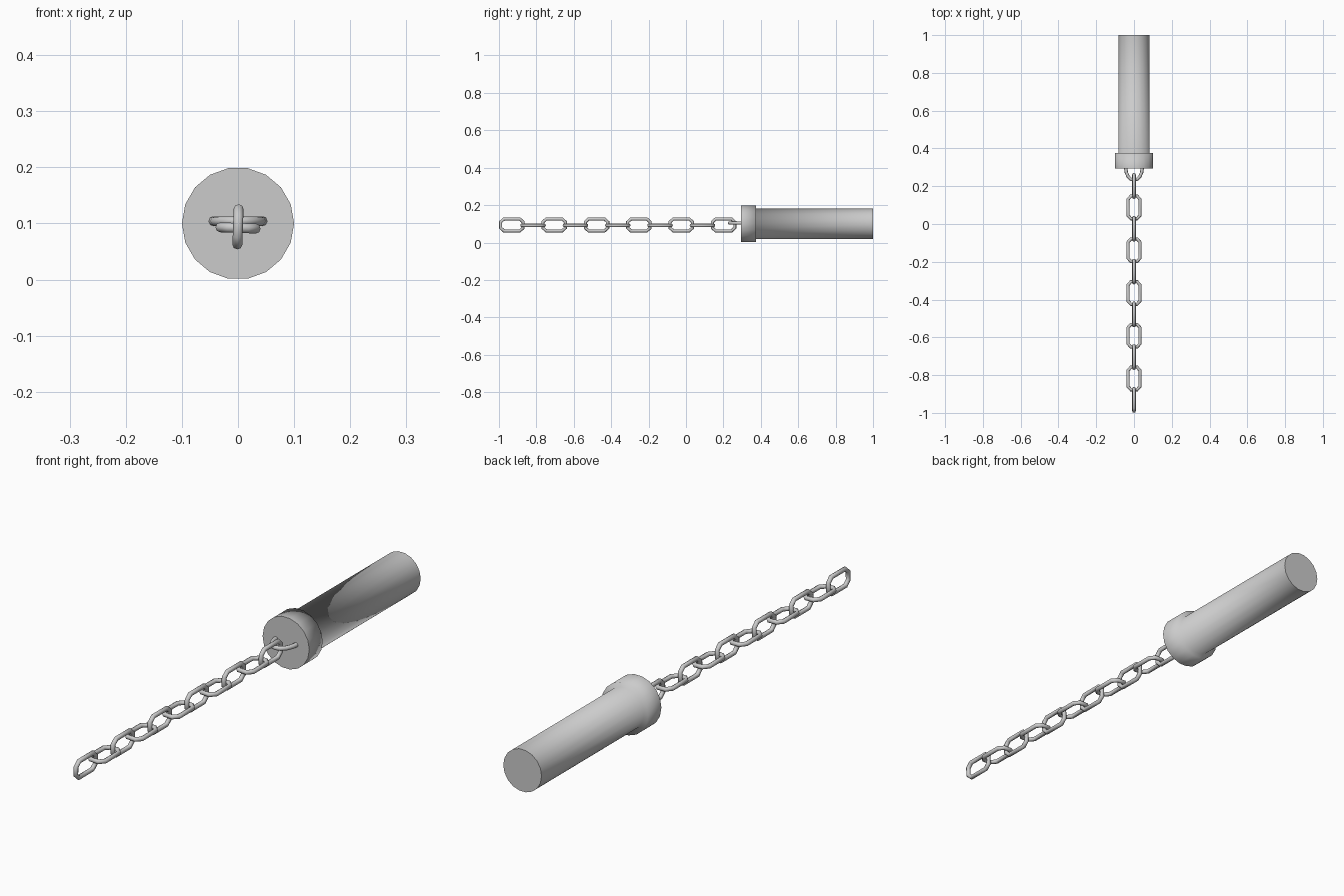
import bpy, bmesh, math

if "Cube" in bpy.data.objects:
    bpy.data.objects.remove(bpy.data.objects["Cube"])

R_WIRE = 0.0088


def wire(name, points, cyclic):
    """Round wire swept along a few points in the local XY plane, as a smooth mesh."""
    cu = bpy.data.curves.new(name, 'CURVE')
    cu.dimensions = '3D'
    sp = cu.splines.new('POLY')
    sp.points.add(len(points) - 1)
    for p, (x, y) in zip(sp.points, points):
        p.co = (x, y, 0, 1)
    sp.use_cyclic_u = cyclic
    cu.bevel_depth = R_WIRE
    cu.bevel_resolution = 2
    ob = bpy.data.objects.new(name, cu)
    bpy.context.collection.objects.link(ob)
    return ob


# Handle with wide collar: 18-sided turned profile (y, radius)
profile = [(0.293, 0.1), (0.375, 0.1), (0.375, 0.082), (1.0, 0.082)]
bm = bmesh.new()
N = 18
rings = [[bm.verts.new((r * math.cos(2 * math.pi * i / N), y,
                        0.1 + r * math.sin(2 * math.pi * i / N)))
          for i in range(N)] for y, r in profile]
for a, b in zip(rings, rings[1:]):
    for i in range(N):
        j = (i + 1) % N
        bm.faces.new((a[i], a[j], b[j], b[i])).smooth = True
for ring in (rings[0], rings[-1]):
    cap = bm.faces.new(ring)
    for e in cap.edges:
        e.smooth = False
bmesh.ops.recalc_face_normals(bm, faces=bm.faces)
me = bpy.data.meshes.new("handle")
bm.to_mesh(me)
bm.free()
bpy.context.collection.objects.link(bpy.data.objects.new("handle", me))

# Half-ring anchored in the collar
eye = wire("anchor_eye", [(0.044 * math.cos(t), 0.298 - 0.066 * math.sin(t))
                          for t in (math.pi * i / 8 for i in range(9))], False)
eye.location.z = 0.104

# Chain of eleven links, alternately upright and flat
quarter = [(0.016, 0.06), (0.032, 0.042)]
outline = (quarter + [(x, -y) for x, y in reversed(quarter)]
           + [(-x, -y) for x, y in quarter]
           + [(-x, y) for x, y in reversed(quarter)])
base = wire("chain_link_1", outline, True)
for i in range(11):
    link = base
    if i:
        link = bpy.data.objects.new(f"chain_link_{i + 1}", base.data)
        bpy.context.collection.objects.link(link)
    upright = i % 2 == 0
    link.location = (0, -0.931 + 0.1132 * i, 0.094 if upright else 0.092)
    link.rotation_euler.y = math.radians(92 if upright else 2)
